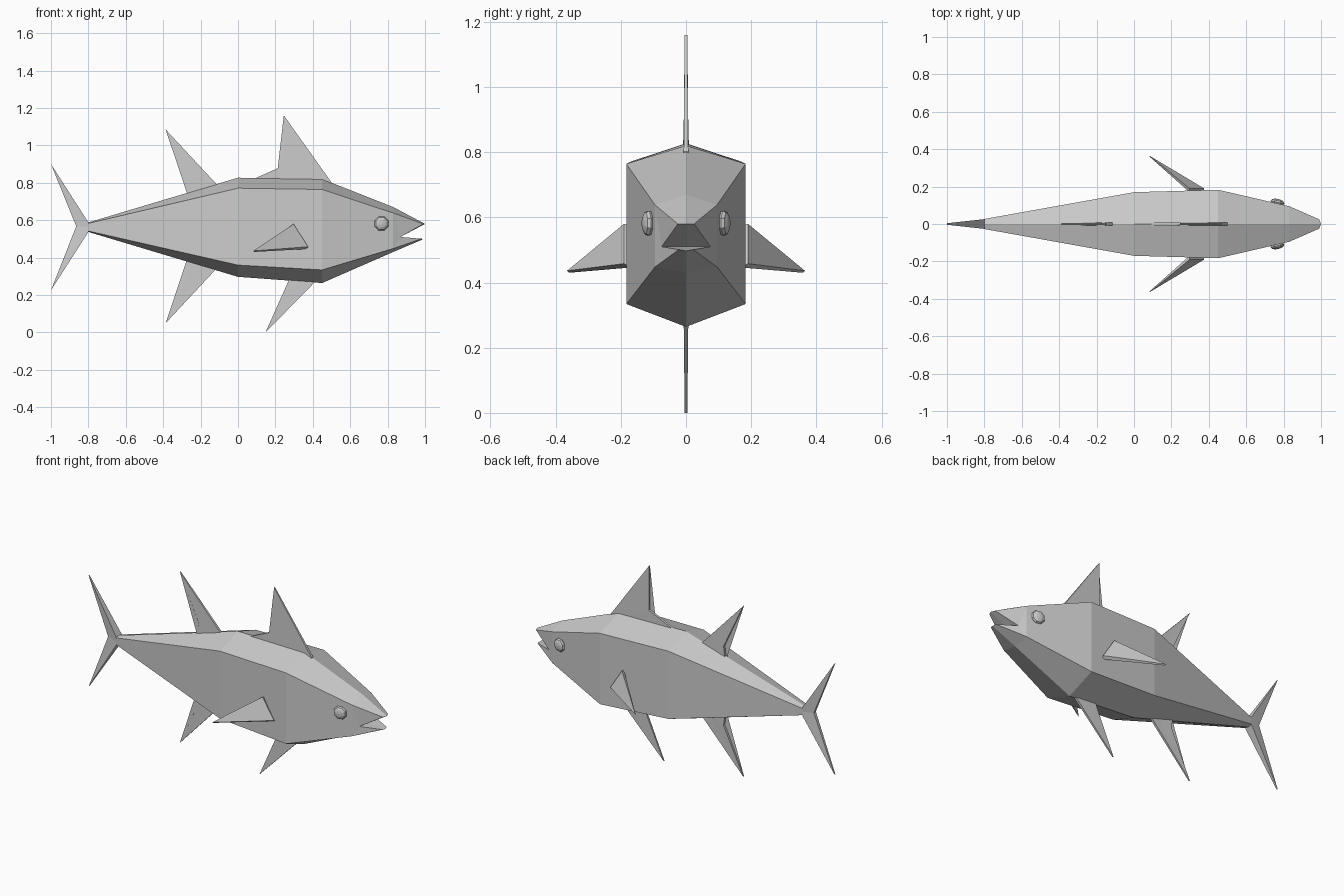
import bpy, bmesh
from math import radians
from mathutils import Matrix

if "Cube" in bpy.data.objects:
    bpy.data.objects.remove(bpy.data.objects["Cube"])


def finish(name, bm):
    bmesh.ops.recalc_face_normals(bm, faces=bm.faces[:])
    me = bpy.data.meshes.new(name)
    bm.to_mesh(me)
    bm.free()
    ob = bpy.data.objects.new(name, me)
    bpy.context.collection.objects.link(ob)
    return ob


# Body: half hexagonal sections (x, half width, top, shoulder, lower edge, belly)
sections = [(-0.80, 0.027, 0.588, 0.583, 0.542, 0.537),
            (0.00, 0.170, 0.827, 0.771, 0.360, 0.297),
            (0.45, 0.183, 0.820, 0.764, 0.334, 0.264),
            (0.83, 0.095, 0.670, 0.638, 0.448, 0.430)]
bm = bmesh.new()
rings = [[bm.verts.new(p) for p in ((x, 0, t), (x, w, s), (x, w, l), (x, 0, b))]
         for x, w, t, s, l, b in sections]
for a, b in zip(rings, rings[1:]):
    for i in range(3):
        bm.faces.new((a[i], a[i + 1], b[i + 1], b[i]))
bm.faces.new(rings[0])

# Open mouth: upper and lower jaw meeting at the mouth corner
top, shoulder, lower, belly = rings[-1]
up_mid, up_side, low_mid, low_side, corner, throat = [bm.verts.new(p) for p in (
    (1.0, 0, 0.58), (0.99, 0.025, 0.58), (0.988, 0, 0.497),
    (0.982, 0.022, 0.501), (0.868, 0.075, 0.51), (0.868, 0, 0.51))]
for f in ((top, shoulder, up_side, up_mid), (shoulder, corner, up_side),
          (shoulder, lower, corner), (lower, low_side, corner),
          (lower, belly, low_mid, low_side), (up_mid, up_side, corner, throat),
          (throat, corner, low_side, low_mid)):
    bm.faces.new(f)
bmesh.ops.mirror(bm, geom=bm.verts[:] + bm.edges[:] + bm.faces[:],
                 matrix=Matrix(), merge_dist=0.0005, axis='Y')
# remove the inner wall doubling, if any, along the centre line
bmesh.ops.remove_doubles(bm, verts=bm.verts[:], dist=0.0005)
finish("body", bm)


def fin(name, pts):
    """Upright fin from an outline of (x, z, half thickness)."""
    bm = bmesh.new()
    sides = [[bm.verts.new((x, s * t, z)) for x, z, t in pts] for s in (-1, 1)]
    for side in sides:
        bm.faces.new(side)
    n = len(pts)
    for i in range(n):
        j = (i + 1) % n
        bm.faces.new((sides[0][i], sides[0][j], sides[1][j], sides[1][i]))
    bmesh.ops.triangulate(bm, faces=[f for f in bm.faces if len(f.verts) > 4])
    return finish(name, bm)


# Fins on the centre line
T, B = 0.004, 0.007
fin("front_dorsal_fin", [(0.245, 1.16, T), (0.245, 0.892, B), (0.09, 0.823, B),
                         (0.20, 0.77, B), (0.50, 0.77, B), (0.50, 0.802, B)])
for name, s in (("rear_dorsal_fin", 1), ("anal_fin", -1)):
    pts = [(-0.387, 0.518, T), (-0.257, 0.24, B), (-0.267, 0.16, B),
           (-0.13, 0.16, B), (-0.115, 0.226, B)]
    fin(name, [(x, 0.567 + s * z, t) for x, z, t in pts])
fin("pelvic_fin", [(0.147, 0.0, T), (0.275, 0.28, B), (0.29, 0.32, B),
                   (0.42, 0.32, B), (0.41, 0.268, B)])

# Forked tail
for name, tip in (("upper_tail_fin", (-1.0, 0.90, T)), ("lower_tail_fin", (-1.0, 0.225, T))):
    root = (-0.80, 0.588, 0.026) if tip[1] > 0.5 else (-0.80, 0.537, 0.026)
    fin(name, [root, tip, (-0.865, 0.567, 0.010), (-0.80, 0.562, 0.026)])

# Side fins and eyes, one per side
for side, s in (("left", 1), ("right", -1)):
    bm = bmesh.new()
    outer = [(0.083, 0.365, 0.436), (0.297, 0.19, 0.58), (0.375, 0.19, 0.458)]
    inner = [(0.085, 0.358, 0.430), (0.297, 0.17, 0.575), (0.370, 0.17, 0.446)]
    a, b = [[bm.verts.new((x, s * y, z)) for x, y, z in p] for p in (outer, inner)]
    bm.faces.new(a)
    bm.faces.new(b)
    for i in range(3):
        j = (i + 1) % 3
        bm.faces.new((a[i], a[j], b[j], b[i]))
    finish(side + "_pectoral_fin", bm)

    bm = bmesh.new()
    m = (Matrix.Translation((0.767, s * 0.116, 0.582)) @ Matrix.Rotation(radians(-13 * s), 4, 'Z')
         @ Matrix.Diagonal((1, 0.45, 1, 1)) @ Matrix.Rotation(radians(90), 4, 'X')
         @ Matrix.Rotation(radians(22.5), 4, 'Z'))
    bmesh.ops.create_uvsphere(bm, u_segments=8, v_segments=6, radius=0.041, matrix=m)
    finish(side + "_eye", bm)
